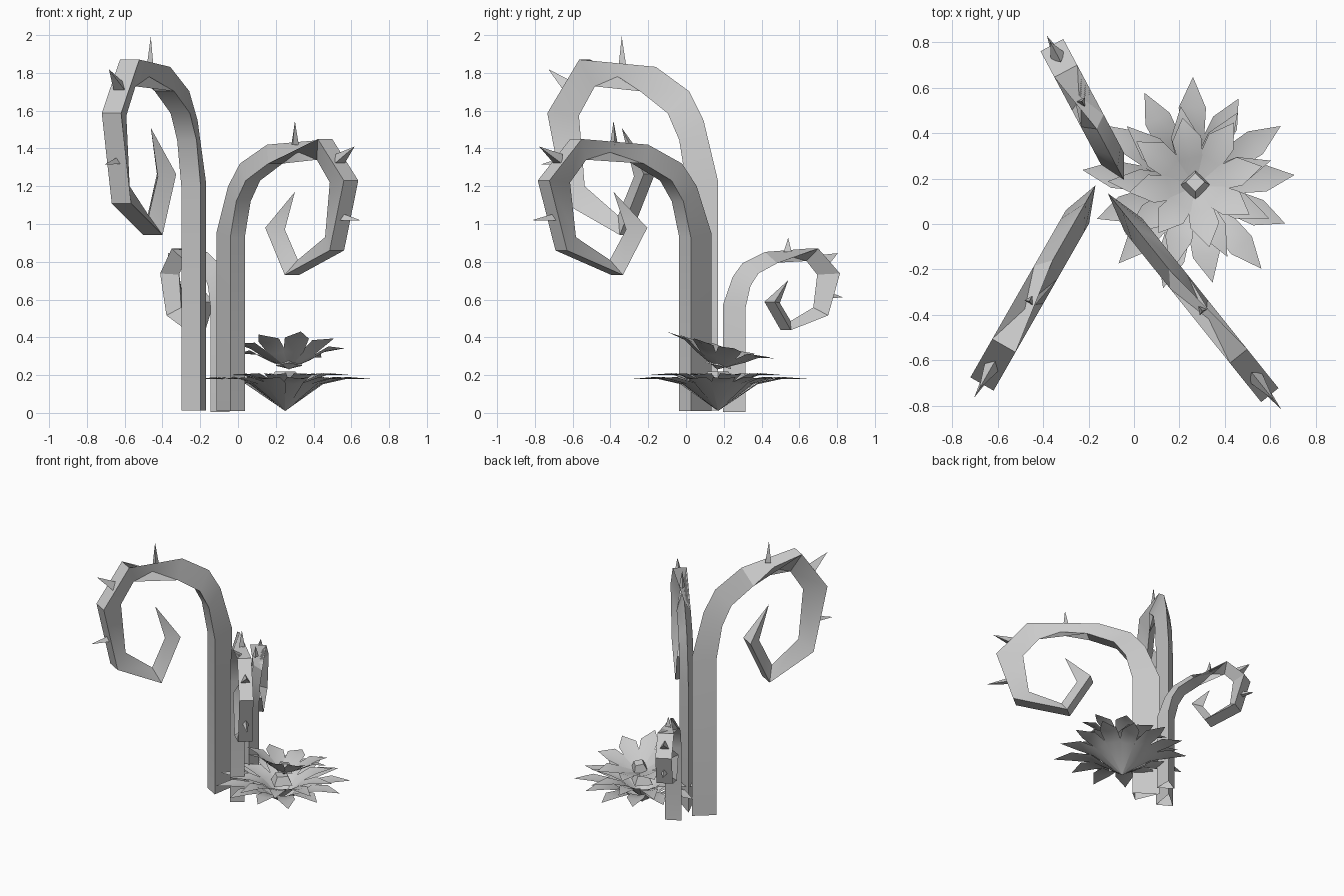
import bpy, bmesh, math
from mathutils import Vector, Matrix

if "Cube" in bpy.data.objects:
    bpy.data.objects.remove(bpy.data.objects["Cube"])

grey = bpy.data.materials.new("plain_grey")
grey.use_nodes = True
grey.diffuse_color = (0.6, 0.6, 0.6, 1)
grey.node_tree.nodes["Principled BSDF"].inputs["Base Color"].default_value = (0.6, 0.6, 0.6, 1)


def finish(name, bm, angle):
    bmesh.ops.recalc_face_normals(bm, faces=bm.faces)
    mesh = bpy.data.meshes.new(name)
    bm.to_mesh(mesh)
    bm.free()
    mesh.materials.append(grey)
    obj = bpy.data.objects.new(name, mesh)
    bpy.context.collection.objects.link(obj)
    bpy.ops.object.select_all(action='DESELECT')
    obj.select_set(True)
    bpy.context.view_layer.objects.active = obj
    bpy.ops.object.shade_smooth_by_angle(angle=math.radians(angle))
    return obj


# Curl profile: outer and inner edge as (reach, height)
OUTER = [(0, .01), (0, .95), (.1, 1.2), (.2, 1.32), (.43, 1.42),
         (.92, 1.45), (1.14, 1.23), (1.02, .86), (.64, .73), (.475, .98)]
INNER = [(.18, .01), (.18, .93), (.23, 1.12), (.31, 1.23), (.5, 1.32),
         (.85, 1.34), (.96, 1.22), (.92, .93), (.69, .81), (.58, .97)]
TIP = (.665, 1.17)
# Thorns: base, point, radius
THORNS = [((.66, 1.42), (.665, 1.545), .024),
          ((1.03, 1.335), (1.17, 1.41), .04),
          ((1.07, 1.03), (1.22, 1.02), .024)]
FLIP = 5  # from this ring on the flat side of the triangle faces outwards


def stalk(name, origin, direction, reach, height, width):
    d = Vector((*direction, 0)).normalized()
    side = Vector((-d.y, d.x, 0))

    def place(p, s=0):
        return Vector((*origin, 0)) + d * p[0] * reach + side * s * width / 2 + Vector((0, 0, p[1] * height))

    # Three-sided tapering stem
    bm = bmesh.new()
    rings = []
    for i, (o, n) in enumerate(zip(OUTER, INNER)):
        if i < FLIP:
            pts = [place(o), place(n, 1), place(n, -1)]
        else:
            pts = [place(o, 1), place(n), place(o, -1)]
        rings.append([bm.verts.new(p) for p in pts])
    for a, b in zip(rings, rings[1:]):
        for k in range(3):
            j = (k + 1) % 3
            bm.faces.new((a[k], a[j], b[j], b[k]))
    tip = bm.verts.new(place(TIP))
    last = rings[-1]
    for k in range(3):
        bm.faces.new((last[k], last[(k + 1) % 3], tip))
    finish(name + "_stalk", bm, 30)

    # Thorns along the outside of the curl
    bm = bmesh.new()
    for base, point, r in THORNS:
        a, b = place(base), place(point)
        axis = b - a
        m = Matrix.Translation((a + b) / 2) @ axis.to_track_quat('Z', 'Y').to_matrix().to_4x4()
        bmesh.ops.create_cone(bm, cap_ends=True, segments=3, radius1=r, radius2=0,
                              depth=axis.length, matrix=m)
    finish(name + "_thorns", bm, 10)


stalk("tall", (-.17, .17), (-.496, -.868), .884, 1.29, .118)
stalk("middle", (-.115, .135), (.626, -.78), 1, 1, .098)
stalk("small", (-.045, .195), (-.47, .88), .59, .6, .114)


def petal_ring(name, count, profile, matrix, start=0):
    """Pointed petals; profile rows are radius, height, half width."""
    bm = bmesh.new()
    for k in range(count):
        long = 1 + .05 * math.sin(k * 2.4)
        turn = matrix @ Matrix.Rotation(start + math.tau * k / count, 4, 'Z')
        rows = []
        for r, z, w in profile:
            pts = [(r, -w, z), (r, 0, z - w * .15), (r, w, z)] if w else [(r, 0, z)]
            rows.append([bm.verts.new(turn @ Vector((x * long, y, h))) for x, y, h in pts])
        for a, b in zip(rows, rows[1:]):
            for j in range(2):
                quad = [a[min(j, len(a) - 1)], a[min(j + 1, len(a) - 1)],
                        b[min(j + 1, len(b) - 1)], b[min(j, len(b) - 1)]]
                bm.faces.new(list(dict.fromkeys(quad)))
    return finish(name, bm, 50)


CENTRE = Matrix.Translation((.25, .17, .01))
TOP = Matrix.Translation((.27, .165, .23)) @ Matrix.Rotation(math.radians(-14), 4, 'X')

# Three whorls of petals
petal_ring("lower_petals", 13, [(0, 0, 0), (.2, .15, .055), (.33, .18, .06), (.46, .17, 0)], CENTRE, .1)
petal_ring("middle_petals", 9, [(0, .03, 0), (.13, .16, .05), (.23, .2, .06), (.37, .19, 0)], CENTRE, .3)
petal_ring("upper_petals", 8, [(0, 0, 0), (.12, .07, .055), (.2, .12, .065), (.3, .13, 0)], TOP, .2)

# Small four-sided hearts of the two blossoms
for name, m, r in (("lower_heart", CENTRE @ Matrix.Translation((0, 0, .18)), .09),
                   ("upper_heart", TOP @ Matrix.Translation((0, 0, .05)), .07)):
    bm = bmesh.new()
    bmesh.ops.create_cone(bm, cap_ends=True, segments=4, radius1=r, radius2=r * .6, depth=.06, matrix=m)
    finish(name, bm, 20)
